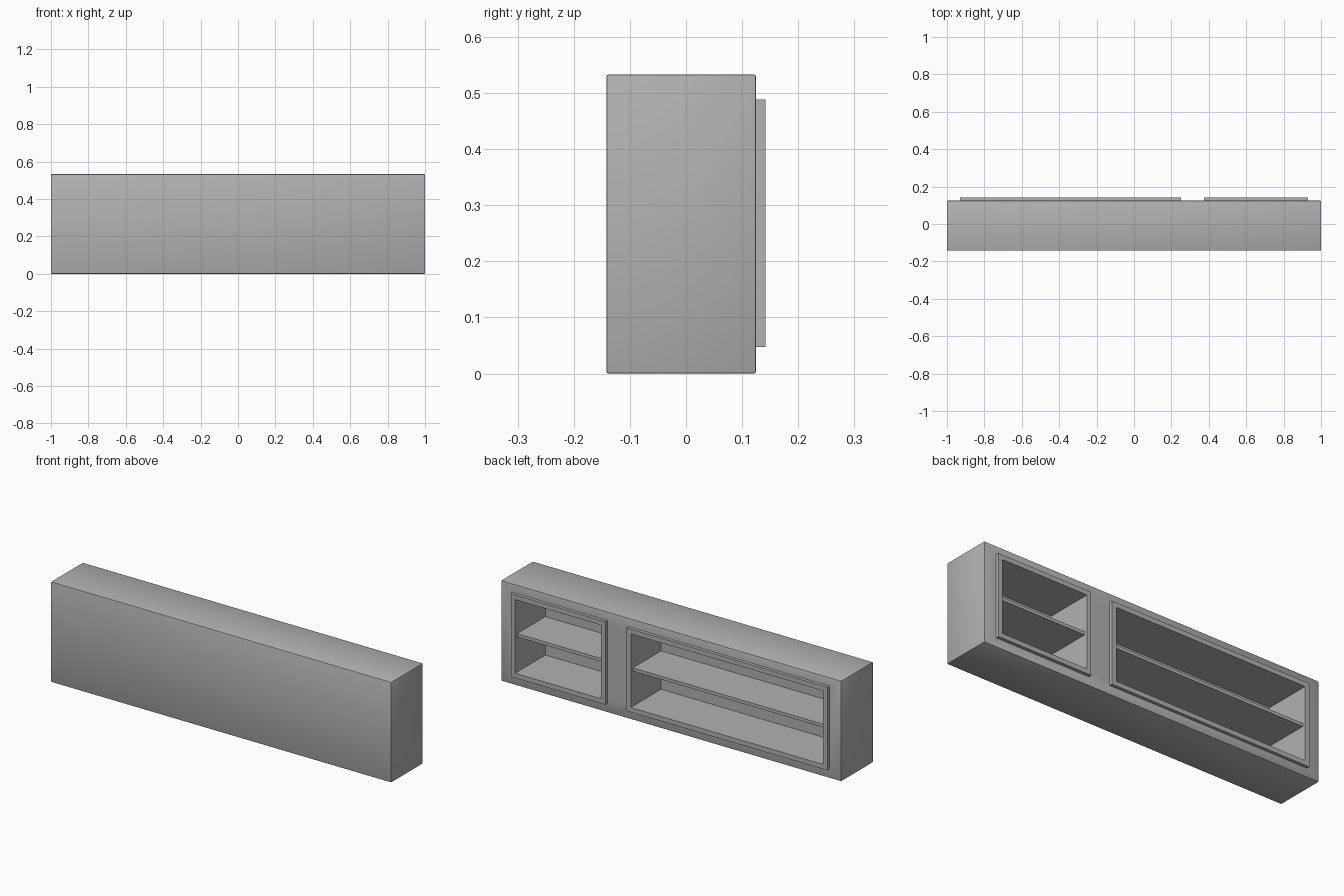
import bpy

old = bpy.data.objects.get("Cube")
if old:
    bpy.data.objects.remove(old, do_unlink=True)

# One plain grey finish
grey = bpy.data.materials.new("plain_grey")
grey.use_nodes = True
grey.diffuse_color = (0.445, 0.445, 0.445, 1)
grey.node_tree.nodes["Principled BSDF"].inputs["Base Color"].default_value = grey.diffuse_color


def box(name, x, y, z):
    """Box spanning the given (low, high) ranges."""
    bpy.ops.mesh.primitive_cube_add(size=1)
    ob = bpy.context.object
    ob.name = name
    spans = (x, y, z)
    for v in ob.data.vertices:
        v.co = [s[0] if c < 0 else s[1] for c, s in zip(v.co, spans)]
    ob.data.materials.append(grey)
    return ob


def apply(ob, mod):
    bpy.context.view_layer.objects.active = ob
    bpy.ops.object.modifier_apply(modifier=mod.name)


def cut(ob, cutter):
    mod = ob.modifiers.new("Opening", 'BOOLEAN')
    mod.operation = 'DIFFERENCE'
    mod.solver = 'EXACT'
    mod.object = cutter
    apply(ob, mod)


FRONT, BACK, RIM = -0.142, 0.125, 0.142
INNER = -0.112      # inside face of the closed panel
FRAME = 0.025       # frame border width
LOW, HIGH = 0.047, 0.488

# Cabinet body with softened edges
body = box("cabinet_body", (-1, 1), (FRONT, BACK), (0, 0.533))
bevel = body.modifiers.new("Soft edges", 'BEVEL')
bevel.width = 0.004
bevel.segments = 2
apply(body, bevel)

# Each compartment: raised frame, hollow and middle shelf
for side, x0, x1 in (("wide", -0.93, 0.25), ("narrow", 0.375, 0.93)):
    inside = (x0 + FRAME, x1 - FRAME)
    cutter = box("opening_cutter", inside, (INNER, 0.2), (LOW + FRAME, HIGH - FRAME))
    frame = box(side + "_frame", (x0, x1), (BACK, RIM), (LOW, HIGH))
    cut(body, cutter)
    cut(frame, cutter)
    bpy.data.objects.remove(cutter, do_unlink=True)
    box(side + "_shelf", inside, (INNER, BACK), (0.259, 0.276))

# Smooth only the rounded edges
bpy.ops.object.select_all(action='DESELECT')
body.select_set(True)
bpy.context.view_layer.objects.active = body
bpy.ops.object.shade_smooth_by_angle()
